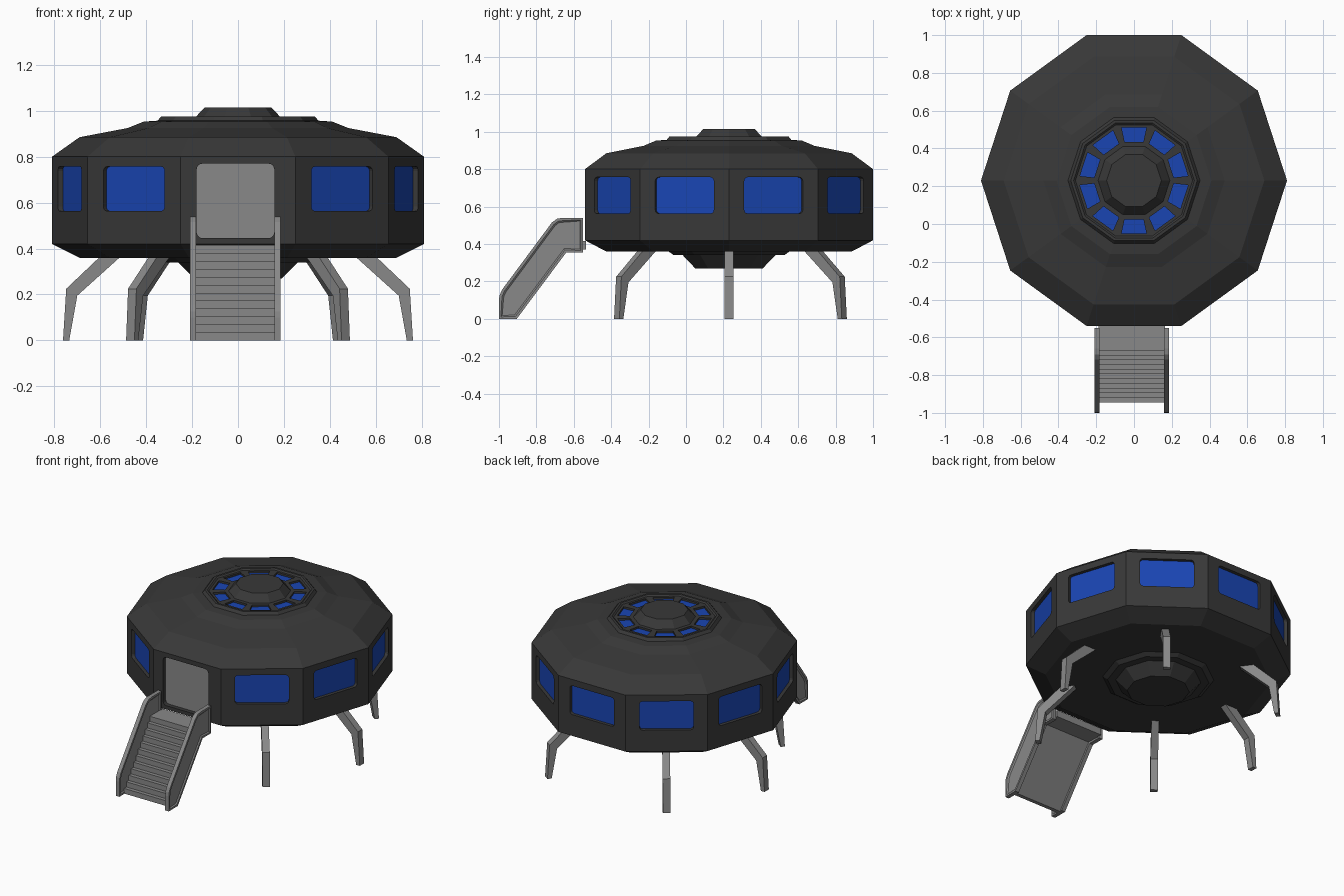
import bpy, bmesh
from math import sin, cos, pi, radians
from mathutils import Matrix, Vector

if "Cube" in bpy.data.objects:
    bpy.data.objects.remove(bpy.data.objects["Cube"])

CENTRE = Vector((0, 0.23, 0))
APO = 0.81 * cos(pi / 10)          # distance from axis to a wall face


def material(name, rgb):
    m = bpy.data.materials.new(name)
    m.diffuse_color = (*rgb, 1)
    m.use_nodes = True
    m.node_tree.nodes["Principled BSDF"].inputs["Base Color"].default_value = m.diffuse_color
    return m


DARK = material("dark_hull", (0.04, 0.04, 0.04))
BLUE = material("blue_glass", (0.01, 0.06, 0.45))
GREY = material("grey_metal", (0.25, 0.25, 0.25))


def frame(u, v, w, origin=(0, 0, 0)):
    m = Matrix((u, v, w)).transposed().to_4x4()
    m.translation = origin
    return m


def prism(bm, pts, w0, w1, m):
    """Extrude a 2D outline from w0 to w1 in a local frame; returns the two caps."""
    a = [bm.verts.new(m @ Vector((u, v, w0))) for u, v in pts]
    b = [bm.verts.new(m @ Vector((u, v, w1))) for u, v in pts]
    caps = [bm.faces.new(a[::-1]), bm.faces.new(b)]
    for i in range(len(pts)):
        j = (i + 1) % len(pts)
        bm.faces.new((a[i], a[j], b[j], b[i]))
    return caps


def finish(bm, name, mat):
    bmesh.ops.recalc_face_normals(bm, faces=bm.faces[:])
    me = bpy.data.meshes.new(name)
    bm.to_mesh(me)
    bm.free()
    me.materials.append(mat)
    ob = bpy.data.objects.new(name, me)
    bpy.context.collection.objects.link(ob)
    return ob


def rounded_rect(u0, u1, v0, v1, r):
    pts = []
    for cu, cv, a0 in ((u1 - r, v1 - r, 0), (u0 + r, v1 - r, 90),
                       (u0 + r, v0 + r, 180), (u1 - r, v0 + r, 270)):
        for k in range(4):
            a = radians(a0 + 30 * k)
            pts.append((cu + r * cos(a), cv + r * sin(a)))
    return pts


def wall_frame(a):
    return frame((-sin(a), cos(a), 0), (0, 0, 1), (cos(a), sin(a), 0), CENTRE)


def roof_frame(a):
    return frame((sin(a), -cos(a), 0), (cos(a), sin(a), 0), (0, 0, 1), CENTRE)


# Ten-sided hull from a turned profile
profile = [(.19, .27), (.26, .34), (.31, .34), (.34, .36), (.69, .36), (.81, .42),
           (.81, .80), (.69, .885), (.48, .925), (.41, .953), (.35, .957),
           (.335, .975), (.32, .975), (.31, .967), (.19, .967), (.145, 1.015)]
bm = bmesh.new()
rings = [[bm.verts.new(CENTRE + Vector((r * cos(k * pi / 5), r * sin(k * pi / 5), z)))
          for k in range(10)] for r, z in profile]
for lo, hi in zip(rings, rings[1:]):
    for k in range(10):
        n = (k + 1) % 10
        bm.faces.new((lo[k], lo[n], hi[n], hi[k]))
bm.faces.new(rings[0][::-1])
bm.faces.new(rings[-1])
hull = finish(bm, "hull", DARK)

# Recess cutters, window panes and door
cut, panes, roof, door = (bmesh.new() for _ in range(4))
window = rounded_rect(-.165, .165, .563, .757, .02)
doorway = rounded_rect(-.18, .158, .445, .77, .025)
skylight = [(-.05, .205), (.05, .205), (.066, .28), (-.066, .28)]
for k in range(10):
    a = radians(18 + 36 * k)
    if k == 7:
        prism(cut, doorway, APO - .03, APO + .05, wall_frame(a))
        prism(door, doorway, APO - .04, APO - .028, wall_frame(a))
    else:
        prism(cut, window, APO - .024, APO + .05, wall_frame(a))
        prism(panes, window, APO - .034, APO - .022, wall_frame(a))
    prism(cut, skylight, .952, 1.0, roof_frame(a))
    prism(roof, skylight, .945, .954, roof_frame(a))
finish(panes, "side_windows", BLUE)
finish(roof, "roof_windows", BLUE)
finish(door, "door", GREY)

cutter = finish(cut, "recess_cutter", DARK)
mod = hull.modifiers.new("recesses", "BOOLEAN")
mod.operation, mod.solver, mod.object = "DIFFERENCE", "EXACT", cutter
bpy.context.view_layer.objects.active = hull
bpy.ops.object.modifier_apply(modifier=mod.name)
bpy.data.objects.remove(cutter)

# Six bent legs
leg = [(.50, .375), (.59, .375), (.748, .225), (.762, 0), (.735, 0), (.70, .195)]
for i, deg in enumerate((0, 54, 126, 180, 232, 308)):
    a = radians(deg)
    bm = bmesh.new()
    prism(bm, leg, -.023, .023,
          frame((cos(a), sin(a), 0), (0, 0, 1), (sin(a), -cos(a), 0), CENTRE))
    finish(bm, f"leg_{i + 1}", GREY)

# Staircase: sawtooth treads, landing and flat sloping underside
side = frame((0, 1, 0), (0, 0, 1), (1, 0, 0))
n, y0, y1, top = 12, -.945, -.67, .415
steps = []
for i in range(n):
    y = y0 + (y1 - y0) * i / (n - 1)
    steps += [(y, top * i / n), (y, top * (i + 1) / n)]
steps += [(-.535, top), (-.535, .37), (-.652, .37), (-.92, 0)]
bm = bmesh.new()
prism(bm, steps, -.187, .163, side)
finish(bm, "stairs", GREY)

# Side walls of the staircase with recessed panels
rail = [(-1, 0), (-.905, 0), (-.64, .355), (-.55, .355), (-.55, .54), (-.66, .54),
        (-.69, .535), (-.717, .515), (-.984, .155), (-.997, .125), (-1, .10)]
for name, x0, x1 in (("left_stair_wall", -.21, -.183), ("right_stair_wall", .158, .185)):
    bm = bmesh.new()
    caps = prism(bm, rail, x0, x1, side)
    bmesh.ops.recalc_face_normals(bm, faces=bm.faces[:])
    bmesh.ops.inset_individual(bm, faces=caps, thickness=.015, depth=0)
    bmesh.ops.inset_individual(bm, faces=caps, thickness=.009, depth=-.007)
    finish(bm, name, GREY)
